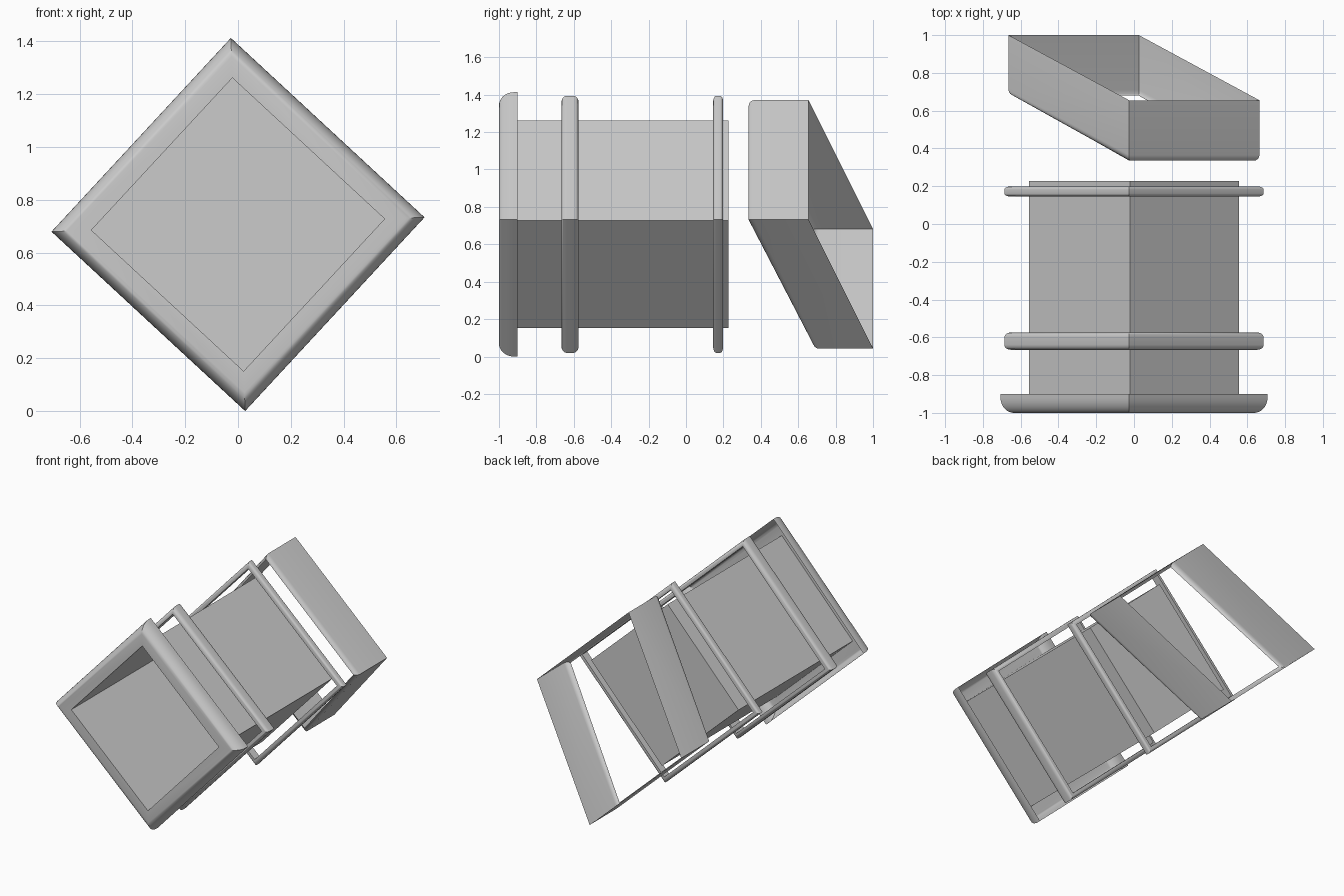
import bpy, bmesh, math

if "Cube" in bpy.data.objects:
    bpy.data.objects.remove(bpy.data.objects["Cube"])

TILT = math.radians(47.2)   # direction of the upper-right face of the square section
CENTRE_Z = 0.7066


def square_loft(name, profile, closed=False, cap_end=False, shear=0.0):
    """Sweep a (y, half_side) profile round a tilted square; shear pushes the lower-left side back."""
    bm = bmesh.new()
    ca, sa = math.cos(TILT), math.sin(TILT)
    rings = []
    for y, h in profile:
        ring = []
        for i, j in ((1, 1), (1, -1), (-1, -1), (-1, 1)):
            x = h * (i * ca - j * sa)
            z = h * (i * sa + j * ca) + CENTRE_Z
            ring.append(bm.verts.new((x, y + (shear if i < 0 else 0), z)))
        rings.append(ring)
    pairs = list(zip(rings, rings[1:]))
    if closed:
        pairs.append((rings[-1], rings[0]))
    for r, s in pairs:
        for k in range(4):
            n = (k + 1) % 4
            bm.faces.new((r[k], r[n], s[n], s[k]))
    if cap_end:
        bm.faces.new(rings[-1])
    bmesh.ops.recalc_face_normals(bm, faces=bm.faces)
    mesh = bpy.data.meshes.new(name)
    bm.to_mesh(mesh)
    bm.free()
    obj = bpy.data.objects.new(name, mesh)
    bpy.context.collection.objects.link(obj)
    bpy.ops.object.select_all(action='DESELECT')
    obj.select_set(True)
    bpy.context.view_layer.objects.active = obj
    bpy.ops.object.shade_smooth_by_angle(angle=math.radians(35))
    return obj


def arc(y, h, ry, rh, start, end, steps=6):
    """Elliptical run of profile points around (y, h)."""
    out = []
    for k in range(steps + 1):
        t = math.radians(start + (end - start) * k / steps)
        out.append((y + ry * math.cos(t), h + rh * math.sin(t)))
    return out


# Front frame: rounded outer edge, flat face, open at the back
square_loft("front_frame",
            [(-0.9, 0.5)] + arc(-0.92, 0.45, 0.08, 0.05, 90, 180, 8) + [(-1.0, 0.393)])

# Inner box: open at the front, closed at the back
square_loft("inner_box", [(-1.0, 0.393), (0.228, 0.393)], cap_end=True)

# Two thin floating bands with rounded outer edges
for name, y, half_w in (("wide_band", -0.62, 0.046), ("narrow_band", 0.172, 0.027)):
    r = half_w * 0.6
    profile = [(y + half_w, 0.455)]
    profile += arc(y + half_w - r, 0.461, r, 0.025, 0, 90)
    profile += arc(y - half_w + r, 0.461, r, 0.025, 90, 180)
    profile += [(y - half_w, 0.455)]
    square_loft(name, profile, closed=True)

# Slanted rear sleeve with a small rounded lip on its front edge
square_loft("rear_sleeve",
            arc(0.365, 0.448, 0.03, 0.022, 180, 90, 4) + [(0.655, 0.47)], shear=0.345)
